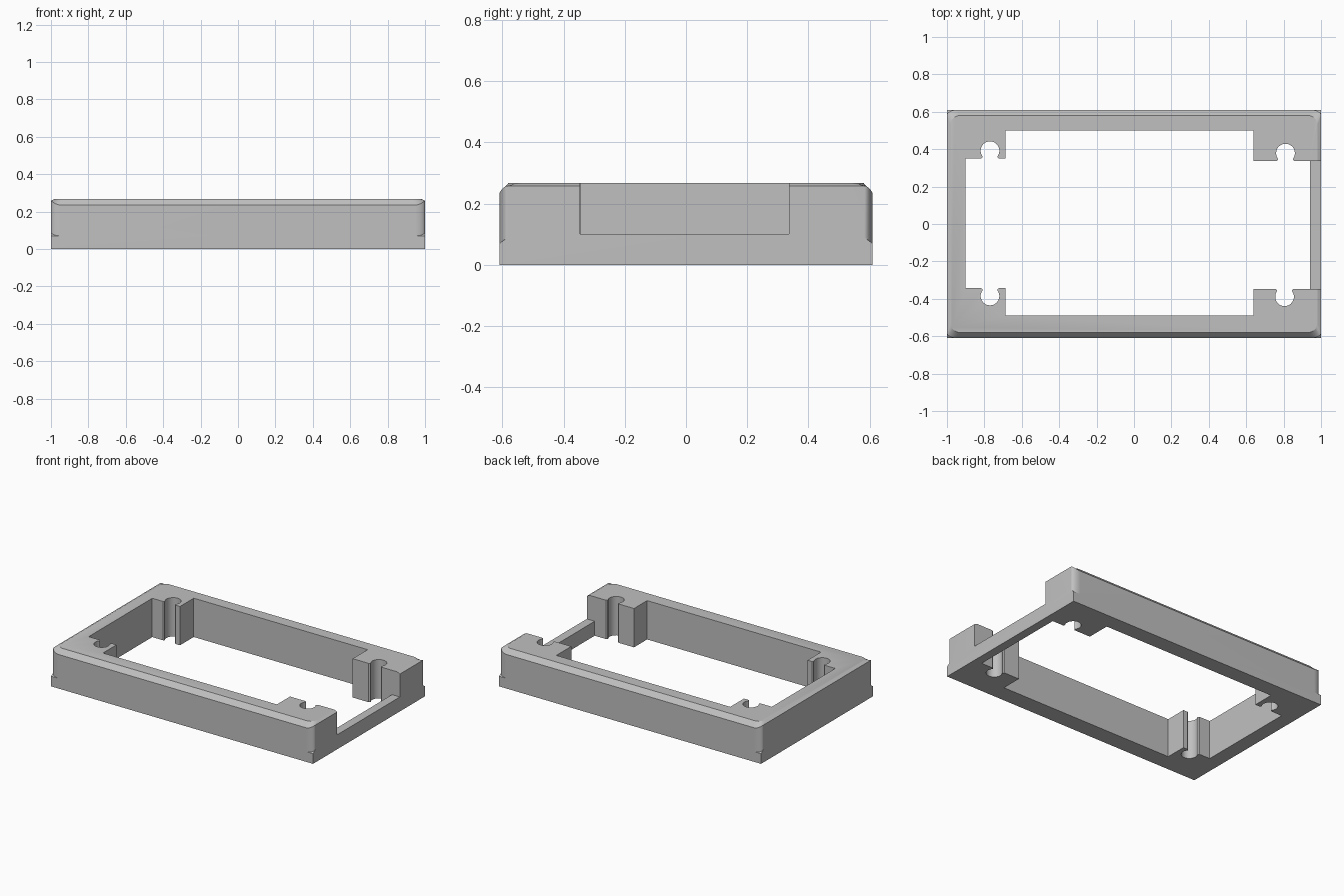
import bpy, bmesh
from math import sin, cos, pi, radians, atan2

if "Cube" in bpy.data.objects:
    bpy.data.objects.remove(bpy.data.objects["Cube"], do_unlink=True)

HX, HY, TOP = 1.0, 0.61, 0.268      # half length, half width, height
RX, RY = 0.055, 0.027               # corner rounding along x and y
STEPS = 16                          # segments per rounded corner

grey = bpy.data.materials.new("light grey plastic")
grey.use_nodes = True
colour = (0.53, 0.53, 0.53, 1)
grey.diffuse_color = colour
grey.node_tree.nodes["Principled BSDF"].inputs["Base Color"].default_value = colour


def make_object(name, bm):
    bmesh.ops.recalc_face_normals(bm, faces=bm.faces)
    mesh = bpy.data.meshes.new(name)
    bm.to_mesh(mesh)
    bm.free()
    mesh.materials.append(grey)
    obj = bpy.data.objects.new(name, mesh)
    bpy.context.collection.objects.link(obj)
    return obj


def extrude_outline(name, outline, z0, z1):
    bm = bmesh.new()
    face = bm.faces.new([bm.verts.new((x, y, z0)) for x, y in outline])
    new = bmesh.ops.extrude_face_region(bm, geom=[face])["geom"]
    bmesh.ops.translate(bm, vec=(0, 0, z1 - z0),
                        verts=[v for v in new if isinstance(v, bmesh.types.BMVert)])
    return make_object(name, bm)


def ledge(y):
    # Sloping shelf at the foot of each corner rounding
    return 0.07 + 0.02 * (HY - abs(y)) / RY


def corner(sx, sy):
    # Columns of points around one corner, from the end face to the long face
    columns = []
    for i in range(STEPS + 1):
        f = i / STEPS
        a = f * pi / 2
        x, y = HX - RX + RX * cos(a), HY - RY + RY * sin(a)
        bx = HX if f <= 0.5 else HX - RX * (2 * f - 1)
        by = HY if f >= 0.5 else HY - RY * (1 - 2 * f)
        tx, ty = 0.98 - 0.05 + 0.05 * cos(a), 0.58 - 0.05 + 0.05 * sin(a)
        rim = 0.235 + 0.023 * cos(a) ** 2
        column = [(bx, by, 0), (bx, by, ledge(by)), (x, y, ledge(y)),
                  (x, y, rim), (tx, ty, TOP)]
        columns.append([(sx * px, sy * py, pz) for px, py, pz in column])
    return columns if sx * sy > 0 else columns[::-1]


# Frame body: square foot, rounded corners above it and a bevelled top rim
bm = bmesh.new()
columns = []
for sx, sy in ((1, 1), (-1, 1), (-1, -1), (1, -1)):
    columns += [[bm.verts.new(p) for p in col] for col in corner(sx, sy)]
for a, b in zip(columns, columns[1:] + columns[:1]):
    for k in range(4):
        bm.faces.new((a[k], b[k], b[k + 1], a[k + 1]))
bm.faces.new([c[0] for c in columns])
bm.faces.new([c[4] for c in columns])
bmesh.ops.remove_doubles(bm, verts=bm.verts, dist=0.0001)
frame = make_object("bezel_frame", bm)


def slot(cx, edge, direction):
    # Keyhole screw slot opening from a boss edge, listed from -x to +x
    side = 1 if edge > 0 else -1
    cy, r, neck = edge + side * 0.042, 0.05, 0.04
    start = atan2(0.03, neck)
    points = [(cx - neck - 0.008, edge), (cx - neck, edge + side * 0.006)]
    for i in range(25):
        a = pi + start - (pi + 2 * start) * i / 24
        points.append((cx + r * cos(a), cy + side * r * sin(a)))
    points += [(cx + neck, edge + side * 0.006), (cx + neck + 0.008, edge)]
    return points[::direction]


# Window with four corner bosses, each holding a screw slot
window = [(-0.9, 0.35)] + slot(-0.77, 0.35, 1) + [(-0.688, 0.35), (-0.688, 0.5)]
window += [(0.64, 0.5), (0.64, 0.337)] + slot(0.81, 0.337, 1) + [(0.94, 0.337)]
window += [(0.94, -0.347)] + slot(0.805, -0.347, -1) + [(0.64, -0.347), (0.64, -0.49)]
window += [(-0.688, -0.49), (-0.688, -0.343)] + slot(-0.77, -0.343, -1) + [(-0.9, -0.343)]
window_cutter = extrude_outline("window_cutter", window, -0.1, 0.4)

# Lowered wall at the left end
notch = [(0.9, -0.347), (1.1, -0.347), (1.1, 0.337), (0.9, 0.337)]
notch_cutter = extrude_outline("notch_cutter", notch, 0.1, 0.4)

# Cut the openings and apply them
for cutter in (window_cutter, notch_cutter):
    mod = frame.modifiers.new(cutter.name, 'BOOLEAN')
    mod.operation = 'DIFFERENCE'
    mod.solver = 'EXACT'
    mod.object = cutter
    cutter.hide_render = True
bpy.context.view_layer.objects.active = frame
frame.select_set(True)
for name in [m.name for m in frame.modifiers]:
    bpy.ops.object.modifier_apply(modifier=name)
for cutter in (window_cutter, notch_cutter):
    bpy.data.objects.remove(cutter, do_unlink=True)

bpy.ops.object.shade_smooth_by_angle(angle=radians(20))
